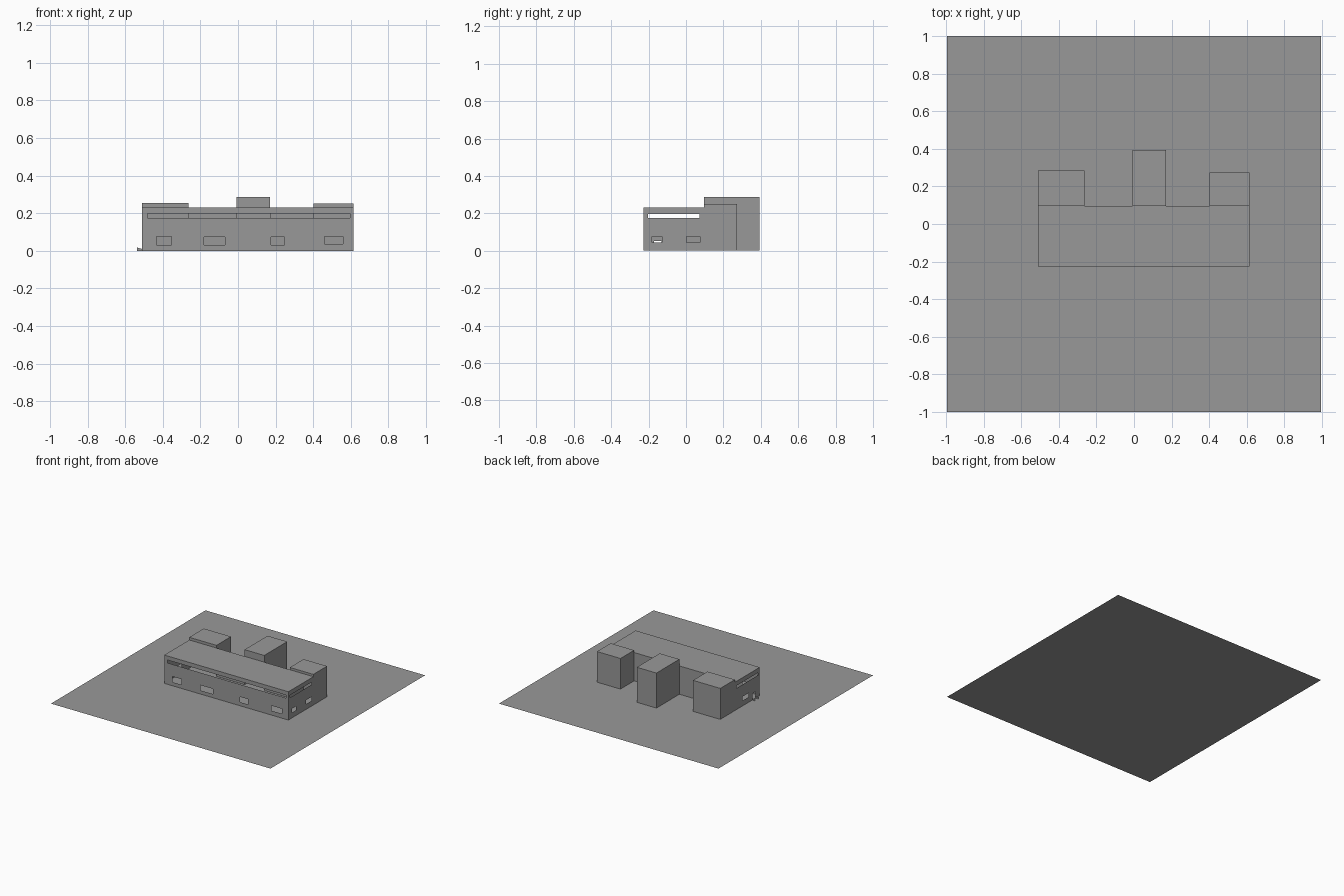
import bpy
from mathutils import Vector

if "Cube" in bpy.data.objects:
    bpy.data.objects.remove(bpy.data.objects["Cube"])

X0, X1 = -0.51, 0.615      # hall extents
Y0, Y1 = -0.226, 0.097
H = 0.232

# Mid grey for the whole model
grey = bpy.data.materials.new("mid_grey")
grey.diffuse_color = (0.3185, 0.3185, 0.3185, 1)
grey.use_nodes = True
grey.node_tree.nodes["Principled BSDF"].inputs["Base Color"].default_value = grey.diffuse_color


def make_mesh(name, verts, faces):
    me = bpy.data.meshes.new(name)
    me.from_pydata(verts, [], faces)
    me.materials.append(grey)
    me.update()
    ob = bpy.data.objects.new(name, me)
    bpy.context.collection.objects.link(ob)
    return ob


def panel(name, origin, u, v, ur, vr, holes=()):
    """Thin wall spanning ur x vr along axes u, v, with rectangular holes (u0, u1, v0, v1)."""
    us = sorted({*ur, *(h[i] for h in holes for i in (0, 1))})
    vs = sorted({*vr, *(h[i] for h in holes for i in (2, 3))})
    o, u, v = Vector(origin), Vector(u), Vector(v)
    verts = [o + u * a + v * b for b in vs for a in us]
    n = len(us)
    faces = []
    for j in range(len(vs) - 1):
        for i in range(n - 1):
            a, b = (us[i] + us[i + 1]) / 2, (vs[j] + vs[j + 1]) / 2
            if not any(h[0] < a < h[1] and h[2] < b < h[3] for h in holes):
                k = j * n + i
                faces.append((k, k + 1, k + n + 1, k + n))
    return make_mesh(name, verts, faces)


X, Y, Z = (1, 0, 0), (0, 1, 0), (0, 0, 1)
NX, NY = (-1, 0, 0), (0, -1, 0)

# Flat site
panel("site", (0, 0, 0), X, Y, (-0.995, 0.995), (-1, 1))

# Rear wings: x0, x1, back y, height; open toward the hall
wings = {
    "left_wing": (X0, -0.263, 0.285, 0.254),
    "middle_wing": (-0.008, 0.17, 0.394, 0.287),
    "right_wing": (0.402, X1, 0.274, 0.251),
}
for name, (a, b, y, h) in wings.items():
    verts = [(px, py, pz) for pz in (0, H, h)
             for px, py in ((a, Y1), (b, Y1), (b, y), (a, y))]
    make_mesh(name, verts, [
        (1, 2, 10, 9), (2, 3, 11, 10), (3, 0, 8, 11),   # sides and back
        (8, 9, 10, 11), (4, 5, 9, 8)])                  # roof and riser

# Hall roof
panel("hall_roof", (0, 0, H), X, Y, (X0, X1), (Y0, Y1))

# Front wall: ribbon window and four low windows
panel("front_wall", (0, Y0, 0), X, Z, (X0, X1), (0, H), [
    (-0.482, 0.595, 0.175, 0.199),
    (-0.434, -0.353, 0.03, 0.076),
    (-0.18, -0.07, 0.03, 0.073),
    (0.176, 0.247, 0.03, 0.073),
    (0.46, 0.558, 0.036, 0.077)])

# Right end wall
panel("right_wall", (X1, 0, 0), Y, Z, (Y0, Y1), (0, H), [
    (-0.203, 0.073, 0.175, 0.196),
    (-0.182, -0.128, 0.043, 0.076),
    (0.002, 0.076, 0.043, 0.076)])

# Left end wall with doorway (axis runs along -y)
panel("left_wall", (X0, 0, 0), NY, Z, (-Y1, -Y0), (0, H), [
    (-0.073, 0.203, 0.175, 0.196),
    (0.005, 0.08, 0.043, 0.076),
    (0.13, 0.17, 0, 0.052)])

# Back wall, open into each wing
panel("back_wall", (0, Y1, 0), NX, Z, (-X1, -X0), (0, H),
      [(-b, -a, 0, H) for a, b, _, _ in wings.values()])

# Small rails beside the doorway
for side, y in (("near", -0.17), ("far", -0.13)):
    make_mesh(f"door_rail_{side}",
              [(X0, y, 0), (X0 - 0.026, y, 0), (X0 - 0.026, y, 0.018), (X0, y, 0.01)],
              [(0, 1, 2, 3)])
